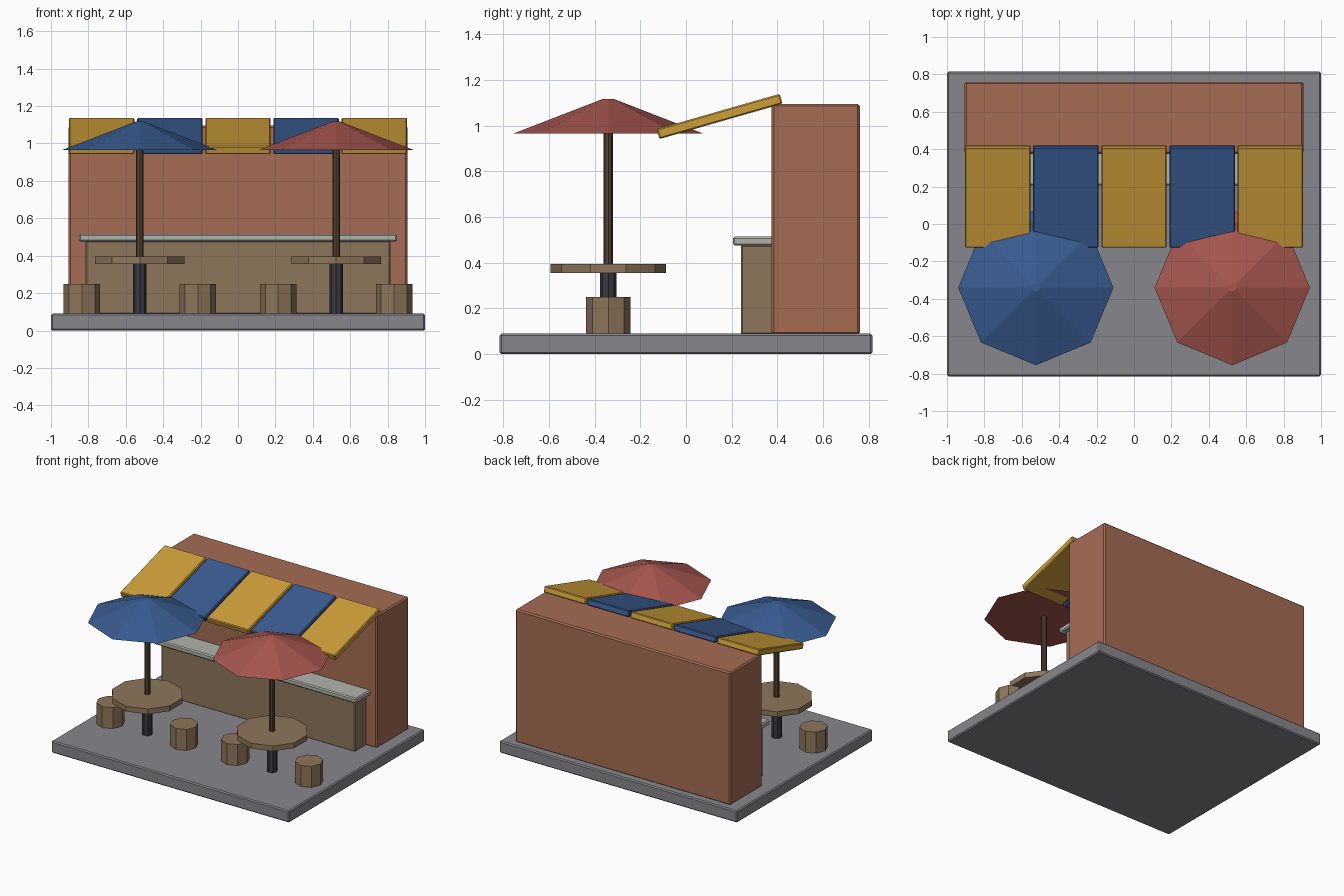
import bpy, bmesh, math
from mathutils import Matrix

default = bpy.data.objects.get("Cube")
if default:
    bpy.data.objects.remove(default, do_unlink=True)


def material(name, r, g, b):
    m = bpy.data.materials.new(name)
    m.use_nodes = True
    m.diffuse_color = (r, g, b, 1)
    bsdf = next(n for n in m.node_tree.nodes if n.type == 'BSDF_PRINCIPLED')
    bsdf.inputs["Base Color"].default_value = (r, g, b, 1)
    bsdf.inputs["Roughness"].default_value = 0.8
    return m


paving = material("grey paving", 0.24, 0.24, 0.265)
brick = material("terracotta wall", 0.38, 0.15, 0.088)
wood = material("brown wood", 0.27, 0.18, 0.105)
stone = material("pale stone", 0.44, 0.45, 0.40)
yellow = material("awning yellow", 0.61, 0.34, 0.04)
blue = material("canvas blue", 0.04, 0.105, 0.28)
red = material("canvas red", 0.38, 0.092, 0.077)
pole_wood = material("dark pole wood", 0.085, 0.055, 0.033)
iron = material("dark iron", 0.04, 0.04, 0.052)


def finish(name, bm, mat, location):
    mesh = bpy.data.meshes.new(name)
    bm.to_mesh(mesh)
    bm.free()
    mesh.materials.append(mat)
    ob = bpy.data.objects.new(name, mesh)
    ob.location = location
    bpy.context.collection.objects.link(ob)
    return ob


def box(name, mat, size, location, bevel=0.008, tilt=0):
    bm = bmesh.new()
    bmesh.ops.create_cube(bm, size=1, matrix=Matrix.Diagonal((*size, 1)))
    ob = finish(name, bm, mat, location)
    ob.rotation_euler.x = tilt
    mod = ob.modifiers.new("edge bevel", 'BEVEL')
    mod.width, mod.segments = bevel, 1
    return ob


def prism(name, mat, sides, r_low, r_top, x, y, z0, z1):
    bm = bmesh.new()
    bmesh.ops.create_cone(bm, cap_ends=True, segments=sides, radius1=r_low,
                          radius2=r_top, depth=z1 - z0)
    return finish(name, bm, mat, (x, y, (z0 + z1) / 2))


# Ground slab, building and serving counter
floor = 0.09
box("ground_slab", paving, (2, 1.63, floor), (0, 0, floor / 2))
box("building", brick, (1.81, 0.385, 1.01), (0, 0.5675, 0.59), 0.01)
box("counter", wood, (1.63, 0.16, 0.395), (0, 0.32, 0.2825))
box("counter_top", stone, (1.7, 0.19, 0.04), (0, 0.3, 0.495))

# Striped awning panels
for i in range(5):
    box(f"awning_panel_{i + 1}", blue if i % 2 else yellow, (0.35, 0.56, 0.045),
        ((i - 2) * 0.3645, 0.147, 1.04), 0.006, math.radians(16))

# Umbrella tables, each with two stools
ty = -0.34
for side, tx, canvas in (("right", -0.525, blue), ("left", 0.525, red)):
    prism(f"{side}_table_leg", iron, 8, 0.037, 0.037, tx, ty, floor, 0.355)
    prism(f"{side}_table_top", wood, 10, 0.2525, 0.2525, tx, ty, 0.355, 0.395)
    prism(f"{side}_umbrella_pole", pole_wood, 8, 0.021, 0.021, tx, ty, 0.39, 1.0)
    prism(f"{side}_umbrella_canopy", canvas, 8, 0.415, 0.022, tx, ty, 0.965, 1.117)
    for place, dx in (("outer", math.copysign(0.31, tx)), ("inner", -math.copysign(0.31, tx))):
        prism(f"{side}_{place}_stool", wood, 8, 0.098, 0.098, tx + dx, ty, floor, 0.25)
